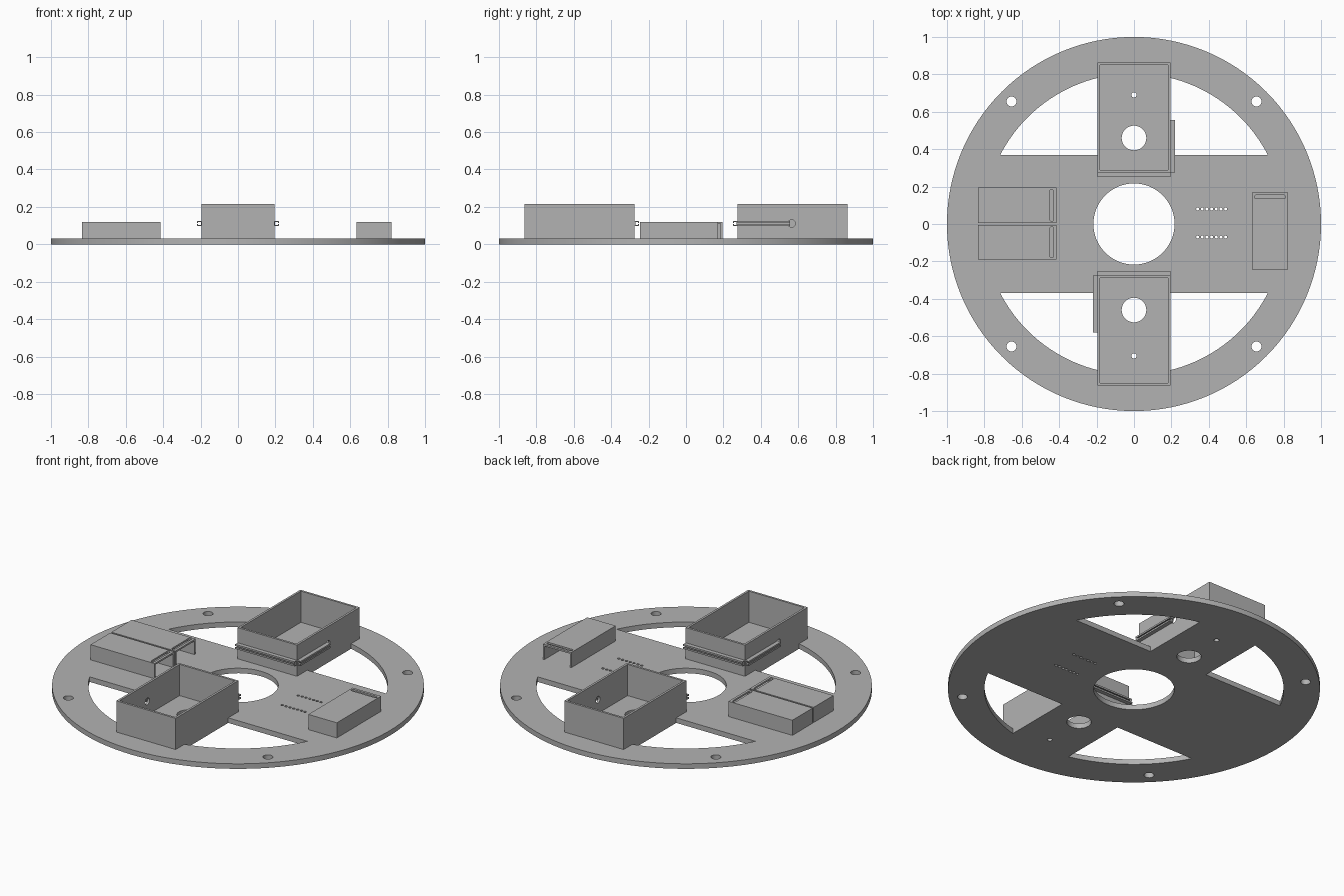
import bpy, bmesh, math
from mathutils import Matrix, Vector

if "Cube" in bpy.data.objects:
    bpy.data.objects.remove(bpy.data.objects["Cube"], do_unlink=True)

grey = bpy.data.materials.new("plain grey")
grey.use_nodes = True
COLOUR = (0.45, 0.45, 0.45, 1)
grey.diffuse_color = COLOUR
grey.node_tree.nodes["Principled BSDF"].inputs["Base Color"].default_value = COLOUR

PLATE = 0.03
WALL = 0.013


def prism(bm, pts, z0, z1, matrix=Matrix()):
    """Extrude a counter-clockwise outline from z0 to z1."""
    low = [bm.verts.new(matrix @ Vector((x, y, z0))) for x, y in pts]
    high = [bm.verts.new(matrix @ Vector((x, y, z1))) for x, y in pts]
    bm.faces.new(low[::-1])
    bm.faces.new(high)
    n = len(pts)
    for i in range(n):
        j = (i + 1) % n
        bm.faces.new((low[i], low[j], high[j], high[i]))


def circle(x, y, r, n=32):
    return [(x + r * math.cos(2 * math.pi * i / n), y + r * math.sin(2 * math.pi * i / n)) for i in range(n)]


def rect(x0, x1, y0, y1):
    return [(x0, y0), (x1, y0), (x1, y1), (x0, y1)]


def make(name, bm):
    bmesh.ops.recalc_face_normals(bm, faces=bm.faces)
    mesh = bpy.data.meshes.new(name)
    bm.to_mesh(mesh)
    bm.free()
    mesh.materials.append(grey)
    ob = bpy.data.objects.new(name, mesh)
    bpy.context.collection.objects.link(ob)
    return ob


def cut(ob, bm):
    """Subtract a cutter mesh, then discard it."""
    cutter = make("cutter", bm)
    cutter.hide_render = True
    mod = ob.modifiers.new("cut", "BOOLEAN")
    mod.operation, mod.solver, mod.object = "DIFFERENCE", "EXACT", cutter
    bpy.context.view_layer.objects.active = ob
    bpy.ops.object.modifier_apply(modifier=mod.name)
    bpy.data.objects.remove(cutter, do_unlink=True)


def smooth(ob):
    bpy.ops.object.select_all(action="DESELECT")
    ob.select_set(True)
    bpy.context.view_layer.objects.active = ob
    bpy.ops.object.shade_smooth_by_angle(angle=math.radians(30))


# Round base plate with its openings
bm = bmesh.new()
prism(bm, circle(0, 0, 1, 128), 0, PLATE)
plate = make("base_plate", bm)

holes = [circle(0, 0, 0.217, 64), circle(0, 0.46, 0.066), circle(0, -0.46, 0.066),
         circle(0, 0.69, 0.014, 16), circle(0, -0.705, 0.014, 16)]
holes += [circle(sx * 0.655, sy * 0.655, 0.027) for sx in (-1, 1) for sy in (-1, 1)]
holes += [circle(0.34 + 0.025 * i, y, 0.008, 12) for i in range(7) for y in (0.08, -0.07)]

# Four curved windows, mirrored about both axes
R, EDGE_X, EDGE_Y = 0.805, 0.195, 0.37
a0, a1 = math.asin(EDGE_Y / R), math.acos(EDGE_X / R)
arc = [(R * math.cos(a0 + (a1 - a0) * i / 24), R * math.sin(a0 + (a1 - a0) * i / 24)) for i in range(25)]
window = [(EDGE_X, EDGE_Y)] + arc
for sx in (-1, 1):
    for sy in (-1, 1):
        pts = [(sx * x, sy * y) for x, y in window]
        holes.append(pts if sx * sy > 0 else pts[::-1])
bm = bmesh.new()
for outline in holes:
    prism(bm, outline, -0.1, 0.1)
cut(plate, bm)
smooth(plate)

# Slotted channel section: distance out from the wall, height
CHANNEL = [(0, 0.098), (0.024, 0.098), (0.024, 0.108), (0.019, 0.108), (0.019, 0.103), (0.004, 0.103),
           (0.004, 0.12), (0.019, 0.12), (0.019, 0.115), (0.024, 0.115), (0.024, 0.125), (0, 0.125)]


def frame(origin, out):
    """Axes for a rail: out from the wall, up, along."""
    up = Vector((0, 0, 1))
    out = Vector(out)
    m = Matrix((out, up, out.cross(up))).transposed().to_4x4()
    m.translation = origin
    return m


# Two open trays with cable rails, the front one turned half round
for side, angle, rail_end in (("back", 0, 0.555), ("front", math.pi, 0.58)):
    turn = Matrix.Rotation(angle, 4, "Z")
    x, y0, y1 = 0.195, 0.275, 0.863
    bm = bmesh.new()
    prism(bm, rect(-x, x, y0, y1), PLATE, 0.215, turn)
    tray = make(side + "_tray", bm)
    bm = bmesh.new()
    prism(bm, rect(-x + WALL, x - WALL, y0 + WALL, y1 - WALL), 0, 0.4, turn)
    cut(tray, bm)
    # Cable hole through the side wall
    bm = bmesh.new()
    prism(bm, circle(0, 0, 0.02, 24), -0.03, 0.03,
          turn @ Matrix.Translation((x, rail_end + 0.01, 0.111)) @ Matrix.Rotation(math.pi / 2, 4, "Y"))
    cut(tray, bm)

    bm = bmesh.new()
    prism(bm, CHANNEL, 0, 2 * x, turn @ frame((x, y0, 0), (0, -1, 0)))
    make(side + "_tray_end_rail", bm)
    bm = bmesh.new()
    prism(bm, CHANNEL, 0, rail_end - y0, turn @ frame((x, rail_end, 0), (1, 0, 0)))
    make(side + "_tray_side_rail", bm)


def cover(name, length, width, matrix):
    """Hollow cover, open at its +x end, with a slot across the roof there."""
    w, top = width / 2, 0.12
    bm = bmesh.new()
    prism(bm, rect(-length, 0, -w, w), PLATE, top, matrix)
    ob = make(name, bm)
    bm = bmesh.new()
    prism(bm, rect(-length + 0.01, 0.1, -w + 0.01, w - 0.01), 0, top - 0.01, matrix)
    cut(ob, bm)
    r, c = 0.01, w - 0.02
    slot = [(-0.025 + r * math.cos(math.pi * i / 8), c + r * math.sin(math.pi * i / 8)) for i in range(9)]
    slot += [(-0.05 - px, -py) for px, py in slot]
    bm = bmesh.new()
    prism(bm, slot, top - 0.03, top + 0.05, matrix)
    cut(ob, bm)


# Twin covers on the right, single cover on the left
cover("right_cover_back", 0.42, 0.19, Matrix.Translation((-0.415, 0.1, 0)))
cover("right_cover_front", 0.42, 0.185, Matrix.Translation((-0.415, -0.0975, 0)))
cover("left_cover", 0.415, 0.187,
      Matrix.Translation((0.727, 0.17, 0)) @ Matrix.Rotation(math.pi / 2, 4, "Z"))
